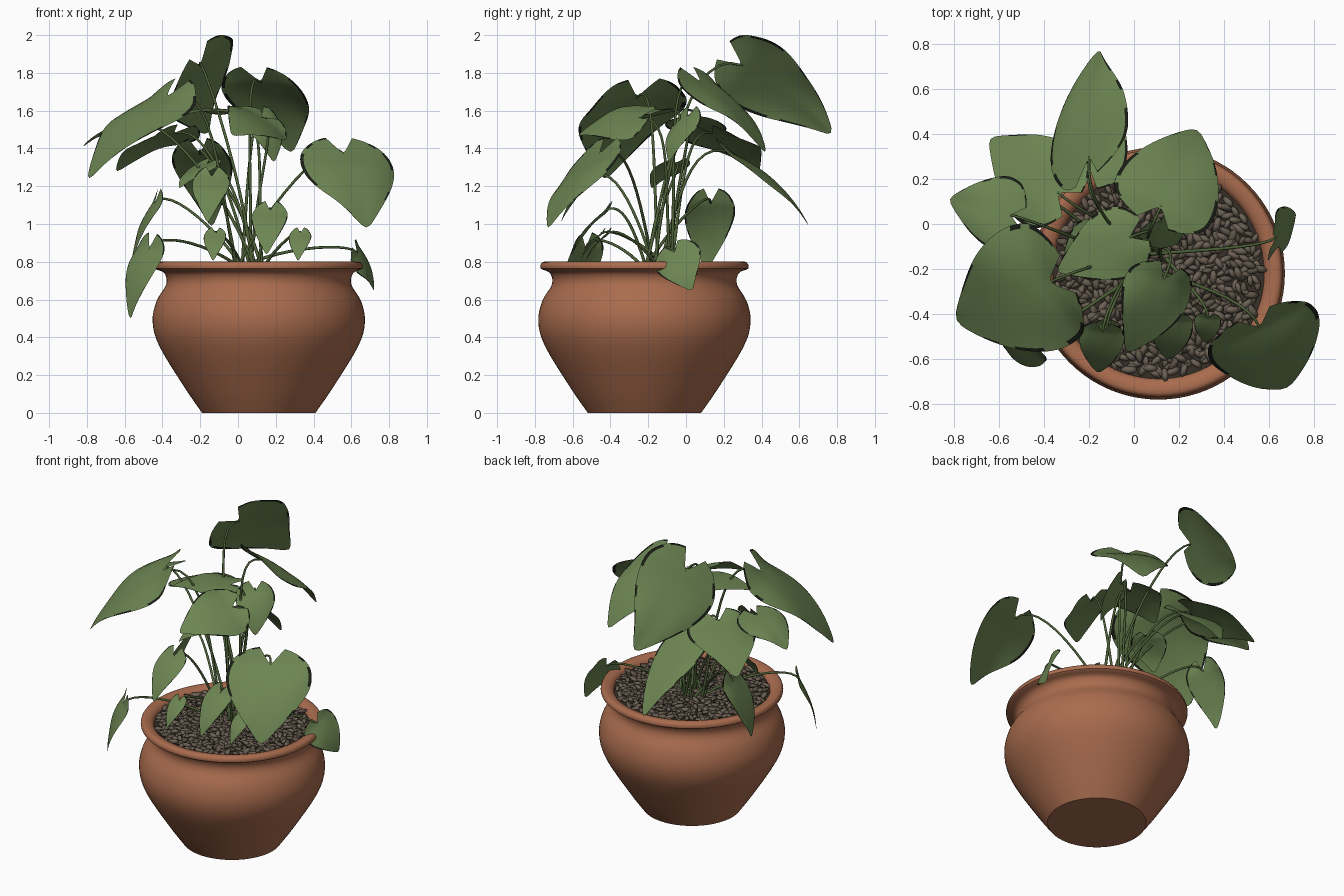
import bpy, bmesh, math, random
from mathutils import Vector, Matrix, Euler

random.seed(4)
if "Cube" in bpy.data.objects:
    bpy.data.objects.remove(bpy.data.objects["Cube"])


def material(name, color):
    m = bpy.data.materials.new(name)
    m.use_nodes = True
    m.diffuse_color = (*color, 1)
    bsdf = m.node_tree.nodes["Principled BSDF"]
    bsdf.inputs["Base Color"].default_value = (*color, 1)
    bsdf.inputs["Roughness"].default_value = 0.8
    return m


terracotta = material("terracotta", (0.4, 0.15, 0.076))
leaf_green = material("leaf_green", (0.15, 0.235, 0.085))
dry_edge = material("leaf_dry_edge", (0.01, 0.013, 0.008))
stem_green = material("stem_green", (0.075, 0.12, 0.04))
dark_soil = material("dark_soil", (0.04, 0.03, 0.022))
brown_pebble = material("brown_pebble", (0.15, 0.118, 0.088))
dark_pebble = material("dark_pebble", (0.11, 0.085, 0.063))
pot_centre = Vector((0.11, -0.22, 0))
up = Vector((0, 0, 1))


def add_mesh(name, bm, *materials):
    mesh = bpy.data.meshes.new(name)
    bm.to_mesh(mesh)
    bm.free()
    for m in materials:
        mesh.materials.append(m)
    ob = bpy.data.objects.new(name, mesh)
    bpy.context.collection.objects.link(ob)
    return ob


def smooth_path(points, steps):
    """Catmull-Rom curve through (radius, height) points."""
    pts = [Vector(p) for p in points]
    pts = [pts[0]] + pts + [pts[-1]]
    path = []
    for a, b, c, d in zip(pts, pts[1:], pts[2:], pts[3:]):
        for i in range(steps):
            t = i / steps
            path.append(b + (c - a) * t / 2 + (a - b * 2.5 + c * 2 - d / 2) * t * t
                        + ((b - c) * 3 + d - a) * t ** 3 / 2)
    return path + [pts[-1]]


# Pot: lathed profile with a flat foot, round belly, narrow neck and rolled rim
wall = smooth_path([(0.3, 0), (0.39, 0.13), (0.525, 0.35), (0.562, 0.48), (0.542, 0.59),
                    (0.49, 0.68), (0.5, 0.74), (0.55, 0.765), (0.535, 0.8),
                    (0.475, 0.78), (0.46, 0.68)], 4)
bm = bmesh.new()
verts = [bm.verts.new((p.x, 0, p.y)) for p in [Vector((0, 0))] + wall]
edges = [bm.edges.new(pair) for pair in zip(verts, verts[1:])]
bmesh.ops.spin(bm, geom=verts + edges, cent=(0, 0, 0), axis=up, angle=math.tau, steps=80)
bmesh.ops.remove_doubles(bm, verts=bm.verts, dist=0.0005)
bmesh.ops.recalc_face_normals(bm, faces=bm.faces)
pot = add_mesh("pot", bm, terracotta)
pot.location = pot_centre
bpy.context.view_layer.objects.active = pot
pot.select_set(True)
bpy.ops.object.shade_smooth_by_angle(angle=math.radians(40))

# Soil disc
bm = bmesh.new()
bmesh.ops.create_circle(bm, cap_ends=True, radius=0.47, segments=64,
                        matrix=Matrix.Translation(pot_centre + up * 0.765))
add_mesh("soil", bm, dark_soil)

# Pebbles in a sunflower spiral over the soil
bm = bmesh.new()
count = 620
golden_angle = math.pi * (3 - math.sqrt(5))
for i in range(count):
    r = 0.455 * math.sqrt((i + 0.5) / count)
    a = i * golden_angle + random.uniform(-0.05, 0.05)
    place = pot_centre + Vector((r * math.cos(a), r * math.sin(a), random.uniform(0.766, 0.782)))
    tilt = Euler((random.uniform(-0.4, 0.4), random.uniform(-0.4, 0.4), random.uniform(0, math.tau)))
    size = random.uniform(0.8, 1.2)
    stone = Matrix.LocRotScale(place, tilt, Vector((0.036, 0.017, 0.013)) * size)
    before = len(bm.faces)
    bmesh.ops.create_icosphere(bm, subdivisions=1, radius=1, matrix=stone)
    bm.faces.ensure_lookup_table()
    shade = int(random.random() < 0.35)
    for f in bm.faces[before:]:
        f.material_index = shade
add_mesh("pebbles", bm, brown_pebble, dark_pebble).data.shade_smooth()

# Stems: one bevelled curve, a spline rising from the soil to each leaf
stems = bpy.data.curves.new("stems", "CURVE")
stems.dimensions = "3D"
stems.bevel_depth = 0.009
stems.bevel_resolution = 2
stems.materials.append(stem_green)
bpy.context.collection.objects.link(bpy.data.objects.new("stems", stems))


def add_stem(end, along):
    a = random.uniform(0, math.tau)
    start = Vector((0.06 + 0.07 * math.cos(a), -0.15 + 0.07 * math.sin(a), 0.75))
    rise = end - start
    spline = stems.splines.new("BEZIER")
    spline.bezier_points.add(1)
    p, q = spline.bezier_points
    for point in (p, q):
        point.handle_left_type = point.handle_right_type = "FREE"
    p.co = p.handle_left = start
    p.handle_right = start + Vector((rise.x / 4, rise.y / 4, max(rise.z * 0.55, 0.12)))
    q.co = end
    q.handle_left = end - Vector((along.x, along.y, along.z / 2)) * 0.6
    q.handle_right = end + along * 0.1
    q.radius = 0.65


def add_leaf(name, base, tip, half_width, roll=0):
    """Heart-shaped arched leaf; roll turns it about its midrib."""
    base = Vector(base)
    along = Vector(tip) - base
    side = Matrix.Rotation(roll, 3, along) @ up.cross(along).normalized() * half_width
    normal = along.cross(side).normalized()
    phase = random.uniform(0, math.tau)
    half = [0.35, 0.7, 0.97, 1]
    columns = [-c for c in reversed(half)] + [0] + half
    rows = 14
    bm = bmesh.new()
    grid = []
    for i in range(rows + 1):
        t = i / rows
        rib = 1.04 * t ** 1.8
        edge = 1.26 * t ** 1.5 - 0.22
        across = math.sin(math.pi * (0.1 + 0.9 * t)) + random.uniform(-0.02, 0.02) * (1 - t)
        row = []
        for c in columns:
            u = rib + (edge - rib) * abs(c)
            v = across * c
            arch = 0.3 * max(u, 0) * (1 - u) * along.length
            cup = 0.08 * abs(v) - 0.2 * v * v
            wave = 0.06 * math.sin(5 * u + phase + 3 * v) * abs(v)
            lift = arch + (cup + wave) * half_width
            row.append(bm.verts.new(base + along * u + side * v + normal * lift))
        grid.append(row)
    last = len(columns) - 2
    for upper, lower in zip(grid, grid[1:]):
        for j in range(last + 1):
            f = bm.faces.new((upper[j], upper[j + 1], lower[j + 1], lower[j]))
            f.material_index = int(j in (0, last) and random.random() < 0.6)
    bmesh.ops.remove_doubles(bm, verts=bm.verts, dist=0.0004)
    bmesh.ops.recalc_face_normals(bm, faces=bm.faces)
    ob = add_mesh(name, bm, leaf_green, dry_edge)
    ob.data.shade_smooth()
    sub = ob.modifiers.new("smooth", "SUBSURF")
    sub.levels = sub.render_levels = 1
    sub.boundary_smooth = "PRESERVE_CORNERS"
    add_stem(base, along)


# Large leaves: base, tip, half width
add_leaf("leaf_back_top", (-0.2, 0.3, 1.84), (-0.16, 0.77, 1.48), 0.26, roll=-0.9)
add_leaf("leaf_back_left", (0.12, 0.08, 1.75), (0.28, 0.42, 1.38), 0.24)
add_leaf("leaf_back_right", (-0.34, 0.14, 1.48), (-0.64, 0.38, 1.28), 0.21)
add_leaf("leaf_back_low", (-0.2, 0.25, 1.37), (-0.14, 0.65, 0.99), 0.16)
add_leaf("leaf_right_high", (-0.55, 0.04, 1.54), (-0.82, 0.11, 1.41), 0.165)
add_leaf("leaf_front_right", (-0.38, -0.26, 1.67), (-0.79, -0.43, 1.24), 0.3, roll=-0.1)
add_leaf("leaf_front_left", (0.56, -0.46, 1.37), (0.68, -0.73, 0.98), 0.265)
add_leaf("leaf_left_low", (0.63, -0.06, 0.85), (0.72, 0.03, 0.65), 0.13, roll=1)
add_leaf("leaf_right_drooping", (-0.47, -0.53, 0.87), (-0.57, -0.56, 0.5), 0.12, roll=-0.4)
add_leaf("leaf_right_low", (-0.44, 0.13, 1.11), (-0.56, 0.11, 0.76), 0.135)

# Smaller leaves in the centre
add_leaf("leaf_centre", (-0.02, -0.06, 1.6), (-0.34, -0.21, 1.56), 0.165)
add_leaf("leaf_centre_front", (0.13, -0.25, 1.56), (-0.03, -0.57, 1.47), 0.18, roll=-0.55)
add_leaf("leaf_centre_back", (0.12, 0.01, 1.57), (0.19, -0.09, 1.33), 0.12)
add_leaf("leaf_inner", (-0.16, -0.06, 1.32), (-0.31, -0.18, 1.19), 0.11)

# Young leaves drooping to the front, smaller near the soil
young = {"middle": (-0.14, -0.48, 1.25), "low": (0.17, -0.43, 1.07),
         "small": (0.33, -0.42, 0.95), "tiny": (-0.12, -0.45, 0.95)}
for name, base in young.items():
    size = min(1, 3 * (base[2] - 0.75))
    tip = Vector(base) + Vector((-0.02, -0.18, -0.24)) * size
    add_leaf("leaf_front_" + name, base, tip, 0.1 * size)
